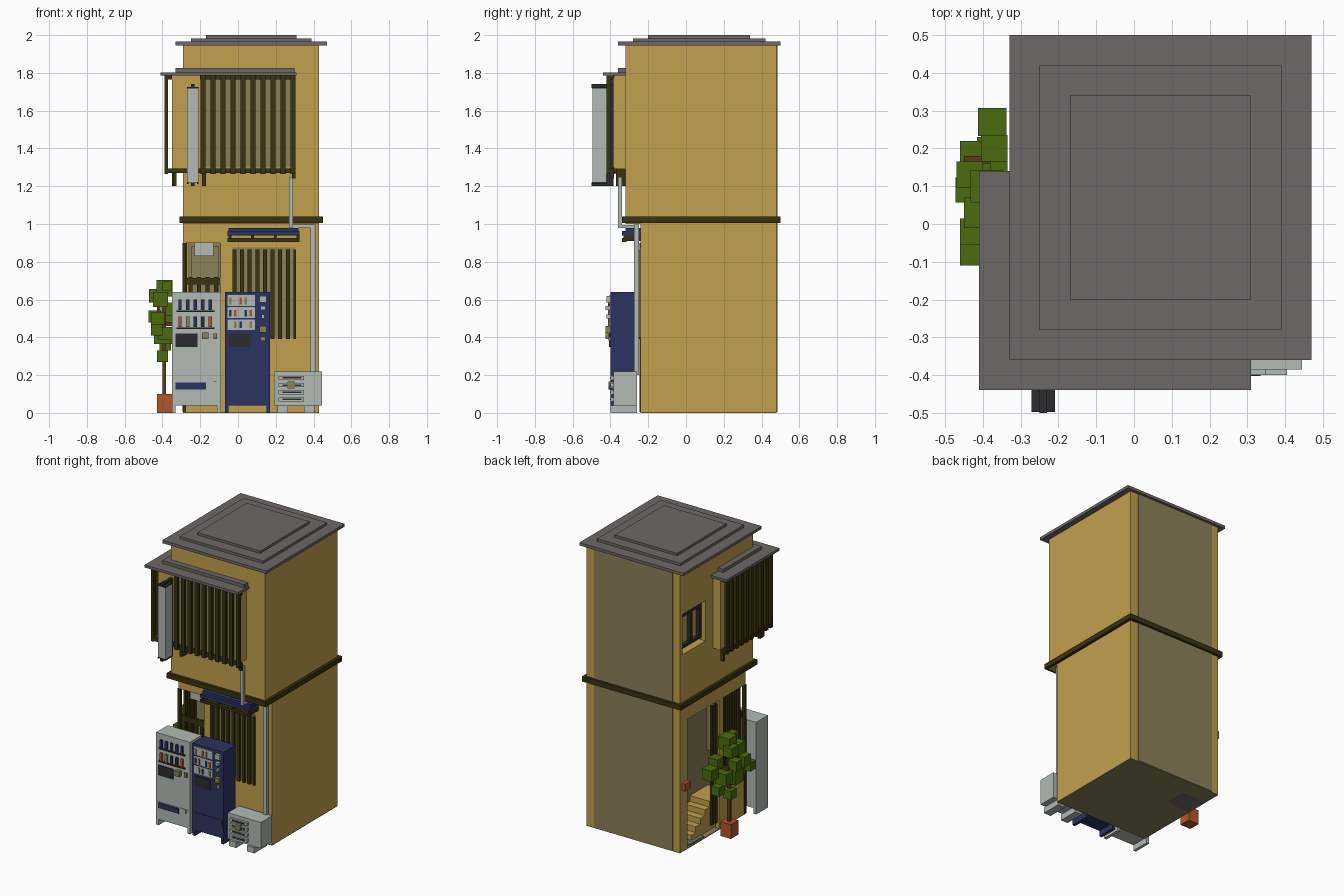
import bpy
import bmesh
import math

cube = bpy.data.objects.get("Cube")
if cube:
    bpy.data.objects.remove(cube)


def colour(name, code):
    """Flat material from an sRGB hex code."""
    rgb = []
    for i in (0, 2, 4):
        c = int(code[i:i + 2], 16) / 255
        rgb.append(c / 12.92 if c < 0.04045 else ((c + 0.055) / 1.055) ** 2.4)
    m = bpy.data.materials.new(name)
    m.use_nodes = True
    m.diffuse_color = (*rgb, 1)
    m.node_tree.nodes["Principled BSDF"].inputs["Base Color"].default_value = (*rgb, 1)
    return m


YELLOW = colour("ochre plaster", "C2A04E")
OLIVE = colour("dull olive", "8C8158")
ROOF = colour("slate grey", "6E6868")
WOOD = colour("dark wood", "3A3210")
STEEL = colour("pale grey", "B2BAB4")
NAVY = colour("navy", "2B3362")
GREEN = colour("leaf green", "4B6C10")
CLAY = colour("terracotta", "B4552B")
BLACK = colour("charcoal", "2C2C2E")
BARK = colour("bark brown", "5C3D16")


def boxes(name, mat, *dims):
    """One object made of boxes, each given as x0, x1, y0, y1, z0, z1."""
    bm = bmesh.new()
    for x0, x1, y0, y1, z0, z1 in dims:
        made = bmesh.ops.create_cube(bm, size=1)["verts"]
        for v in made:
            v.co.x = x0 if v.co.x < 0 else x1
            v.co.y = y0 if v.co.y < 0 else y1
            v.co.z = z0 if v.co.z < 0 else z1
    me = bpy.data.meshes.new(name)
    bm.to_mesh(me)
    bm.free()
    me.materials.append(mat)
    ob = bpy.data.objects.new(name, me)
    bpy.context.collection.objects.link(ob)
    return ob


def steps(start, gap, n):
    return [start + gap * i for i in range(n)]


# Ground floor with an open front corner and side entrance
boxes("ground_slab", OLIVE, (-.29, .43, -.24, .48, 0, .006))
boxes("ground_walls", YELLOW,
      (-.09, .43, -.24, .48, .006, 1),
      (-.29, -.09, .40, .48, .006, 1),
      (-.29, -.09, -.24, .40, .90, 1),
      (-.29, -.09, -.24, -.21, .006, .30),
      (-.29, -.26, -.21, .0, .006, .30),
      (-.29, -.26, .0, .05, .006, .90))
boxes("entrance_lining", OLIVE,
      (-.28, -.09, .394, .40, .006, .90), (-.096, -.09, -.235, .394, .006, .90))
boxes("entrance_stairs", YELLOW,
      *[(-.25, -.1, -.1, .3 - .05 * i, .006 + .04 * i, .046 + .04 * i) for i in range(5)])
boxes("door_mat", ROOF, (-.28, -.1, .2, .36, -.001 + .001, .012))
boxes("corner_post", WOOD, (-.295, -.275, -.245, -.225, .006, .90))
boxes("corner_screen", WOOD,
      (-.28, -.09, -.235, -.215, .68, .715),
      *[(x, x + .02, -.235, -.215, .30, .72) for x in steps(-.262, .045, 4)],
      *[(-.285, -.27, y, y + .022, .30, .90) for y in steps(-.19, .04, 5)],
      *[(-.28, -.265, y, y + .02, .05, .88) for y in steps(.055, .04, 2)])
boxes("corner_back_panel", OLIVE, (-.25, -.1, -.10, -.09, .45, .88))
boxes("lantern_box", STEEL, (-.23, -.13, -.2, -.12, .83, .90))
boxes("mailbox", CLAY, (-.315, -.29, .40, .46, .43, .48))

# Upper floor, with a niche left for the side window
boxes("upper_walls", YELLOW,
      (-.24, .43, -.32, .48, 1, 1.945),
      (-.29, -.24, -.32, .20, 1, 1.945),
      (-.29, -.24, .45, .48, 1, 1.945),
      (-.29, -.24, .20, .45, 1, 1.37),
      (-.29, -.24, .20, .45, 1.65, 1.945))
boxes("side_window_frame", BLACK,
      *[(-.265, -.24, y, y + .025, 1.39, 1.63) for y in (.21, .305, .415)],
      (-.265, -.24, .21, .44, 1.39, 1.41), (-.265, -.24, .21, .44, 1.61, 1.63))
boxes("back_panels", OLIVE,
      (-.235, .37, .48, .484, .006, 1.005), (-.235, .37, .48, .484, 1.04, 1.945))
boxes("belt_beam", WOOD, (-.31, .45, -.34, .50, 1.005, 1.04))

# Stepped main roof
boxes("main_roof", ROOF,
      (-.33, .47, -.36, .50, 1.945, 1.965),
      (-.25, .39, -.28, .42, 1.965, 1.983),
      (-.17, .31, -.20, .34, 1.983, 2.0))

# Screened bay wrapping the front corner
boxes("bay_walls", YELLOW,
      (-.35, .29, -.38, -.32, 1.29, 1.785), (-.35, -.29, -.32, .12, 1.29, 1.785))
boxes("bay_front_panel", OLIVE, (-.19, .29, -.386, -.38, 1.30, 1.775))
boxes("bay_roof", ROOF,
      (-.41, .31, -.44, -.32, 1.785, 1.803), (-.41, -.29, -.32, .14, 1.785, 1.803),
      (-.33, .30, -.36, -.32, 1.803, 1.825), (-.33, -.29, -.32, .06, 1.803, 1.825))
boxes("bay_rails", WOOD,
      *[r for z in (1.27, 1.765) for r in (
          (-.20, .305, -.405, -.385, z, z + .025),
          (-.385, -.35, -.40, .11, z, z + .025))],
      (-.385, -.20, -.40, -.36, 1.27, 1.295))
boxes("bay_slats", WOOD,
      *[(x, x + .026, -.42, -.40, 1.265, 1.785) for x in steps(-.198, .0528, 10)],
      *[(-.39, -.37, y, y + .026, 1.265, 1.785) for y in steps(-.40, .0535, 10)])
boxes("bay_brackets", WOOD,
      *[(x, x + .02, -.37, -.32, 1.20, 1.29) for x in (-.345, -.19)],
      (-.35, -.33, .07, .09, 1.20, 1.29), (.285, .305, -.40, -.38, 1.24, 1.29))

# Hanging sign
boxes("sign_panel", STEEL, (-.27, -.21, -.495, -.42, 1.22, 1.72))
boxes("sign_frame", BLACK,
      (-.25, -.23, -.50, -.41, 1.20, 1.22), (-.25, -.23, -.50, -.41, 1.72, 1.74),
      (-.25, -.23, -.42, -.385, 1.20, 1.74),
      (-.271, -.262, -.498, -.42, 1.212, 1.222), (-.218, -.209, -.498, -.42, 1.212, 1.222),
      (-.271, -.209, -.498, -.42, 1.718, 1.726))

# Ground floor front window, awning and pipes
boxes("window_panel", OLIVE, (-.03, .30, -.246, -.24, .40, .875))
boxes("window_slats", WOOD,
      *[(x, x + .021, -.262, -.246, .39, .865) for x in steps(-.03, .0405, 8)],
      (.295, .306, -.262, -.246, .39, .865))
boxes("awning", NAVY, (-.055, .325, -.34, -.24, .94, .962), (-.05, .32, -.32, -.24, .962, .98))
boxes("awning_frame", WOOD,
      (-.055, .325, -.34, -.315, .905, .925),
      *[(x, x + .015, -.33, -.24, .91, .94) for x in steps(-.05, .12, 4)])
boxes("drain_pipe", STEEL,
      (.27, .29, -.36, -.34, .98, 1.25), (.27, .29, -.36, -.25, .98, .995),
      (.27, .41, -.275, -.25, .98, .998), (.385, .41, -.275, -.25, .20, .98))

# Drink machines
for name, mat, x0, x1 in (("grey_machine", STEEL, -.35, -.09), ("navy_machine", NAVY, -.07, .17)):
    boxes(name, mat, (x0, x1, -.40, -.27, .04, .64),
          (x0, x0 + .02, -.40, -.27, 0, .04), (x1 - .02, x1, -.40, -.27, 0, .04),
          (x0 + .01, x1 - .01, -.403, -.40, .12, .165))
boxes("display_panel", STEEL, (-.055, .09, -.406, -.40, .44, .625))
boxes("display_shelves", NAVY, *[(-.055, .09, -.408, -.406, z, z + .007) for z in (.495, .56)])
cans = {CLAY: [], OLIVE: [], NAVY: [], BLACK: []}
order = list(cans)
for row, z in enumerate((.455, .545)):
    for i, x in enumerate(steps(-.315, .04, 5)):
        cans[order[(i * (1 + row) + 2 * row + 2 * i * row) % 4]].append(
            (x, x + .017, -.412, -.40, z, z + .055))
for row, z in enumerate((.45, .51, .575)):
    for i, x in enumerate(steps(-.047, .027, 5)):
        if (i + row) % 3:
            cans[order[(i + 2 * row) % 3]].append((x, x + .013, -.413, -.406, z, z + .035))
for mat, dims in cans.items():
    boxes("cans_" + mat.name.replace(" ", "_"), mat, *dims)
boxes("can_shelves", BLACK, *[(-.325, -.125, -.41, -.40, z, z + .008) for z in (.445, .535)])
boxes("advert_screens", BLACK, (-.33, -.215, -.407, -.40, .35, .42), (-.05, .07, -.407, -.40, .35, .42))
boxes("machine_buttons", OLIVE,
      (-.19, -.155, -.425, -.40, .39, .425), (-.13, -.11, -.41, -.40, .39, .42),
      (.115, .15, -.425, -.40, .425, .46), (.12, .145, -.41, -.40, .38, .405))
boxes("coin_slots", STEEL,
      (.115, .15, -.42, -.40, .585, .62), (.12, .145, -.425, -.40, .545, .565),
      (.125, .14, -.42, -.40, .50, .52), (-.13, -.115, -.41, -.40, .14, .165))
boxes("collection_tray", NAVY, (-.33, -.17, -.41, -.40, .125, .16))

# Air conditioner
boxes("air_conditioner", STEEL, (.19, .445, -.385, -.26, .04, .22),
      *[(x, x + .055, -.40, -.26, 0, .04) for x in (.21, .35)],
      *[(.215, .35, -.40, -.385, z, z + .022) for z in steps(.06, .038, 4)])
boxes("vent_gaps", BLACK, *[(.235, .335, -.403, -.40, z, z + .008) for z in steps(.067, .038, 4)])
boxes("vent_badge", OLIVE, (.262, .30, -.406, -.385, .13, .165))

# Potted tree with blocky leaves
boxes("planter", CLAY, (-.43, -.35, .04, .12, 0, .10))
boxes("trunk", BARK, (-.40, -.38, .07, .09, .10, .58),
      (-.40, -.35, .22, .24, .46, .48), (-.45, -.38, .16, .18, .50, .52),
      (-.43, -.41, .03, .06, .46, .56), (-.395, -.38, .08, .24, .45, .465))
leaves = [(-.375, .27, .50, .075), (-.37, .20, .55, .07), (-.42, .18, .45, .08),
          (-.435, .13, .62, .07), (-.39, .10, .66, .085), (-.44, .09, .51, .065),
          (-.41, .03, .60, .08), (-.425, -.02, .50, .07), (-.43, -.08, .44, .06),
          (-.40, .05, .41, .09), (-.37, .14, .40, .07), (-.40, .09, .30, .06),
          (-.385, -.02, .42, .07), (-.375, .02, .67, .05), (-.385, .20, .36, .06)]
boxes("leaves", GREEN,
      *[(x - s / 2, x + s / 2, y - s / 2, y + s / 2, z - s / 2, z + s / 2) for x, y, z, s in leaves])
